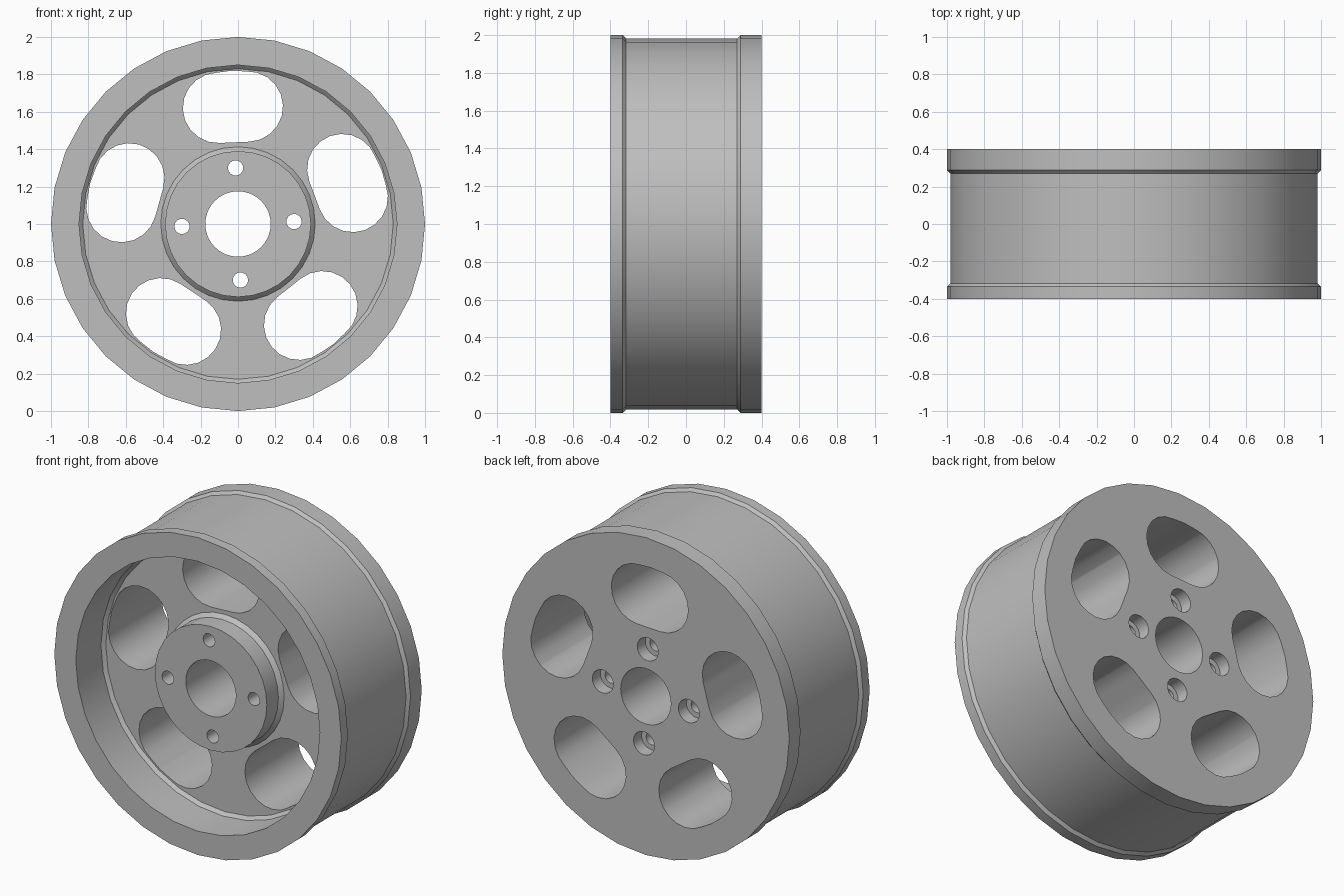
import bpy, bmesh
from math import cos, sin, pi, radians

if "Cube" in bpy.data.objects:
    bpy.data.objects.remove(bpy.data.objects["Cube"], do_unlink=True)

TURN = radians(92.5)   # direction of the first window and first bolt hole

metal = bpy.data.materials.new("grey_metal")
metal.use_nodes = True
GREY = (0.52, 0.52, 0.52, 1)
metal.diffuse_color = GREY
metal.node_tree.nodes["Principled BSDF"].inputs["Base Color"].default_value = GREY


def finish(name, bm):
    bmesh.ops.recalc_face_normals(bm, faces=bm.faces)
    mesh = bpy.data.meshes.new(name)
    bm.to_mesh(mesh)
    bm.free()
    mesh.materials.append(metal)
    obj = bpy.data.objects.new(name, mesh)
    bpy.context.collection.objects.link(obj)
    return obj


def lathe(name, profile, sides):
    """Revolve a closed (radius, y) profile around the wheel axis."""
    bm = bmesh.new()
    rings = [[bm.verts.new((r * cos(2 * pi * i / sides), y, 1 + r * sin(2 * pi * i / sides)))
              for r, y in profile] for i in range(sides)]
    n = len(profile)
    for i in range(sides):
        a, b = rings[i], rings[(i + 1) % sides]
        for j in range(n):
            k = (j + 1) % n
            bm.faces.new((a[j], a[k], b[k], b[j]))
    return finish(name, bm)


def cut(target, outline, angle, y0, y1):
    """Cut a straight hole; outline points are (radial, sideways)."""
    bm = bmesh.new()
    c, s = cos(angle), sin(angle)
    ends = [[bm.verts.new((r * c - t * s, y, 1 + r * s + t * c)) for r, t in outline]
            for y in (y0, y1)]
    n = len(outline)
    for end in ends:
        bm.faces.new(end)
    for i in range(n):
        k = (i + 1) % n
        bm.faces.new((ends[0][i], ends[0][k], ends[1][k], ends[1][i]))
    cutter = finish("hole_cutter", bm)
    cutter.hide_render = True
    mod = target.modifiers.new("hole", "BOOLEAN")
    mod.operation, mod.solver, mod.object = "DIFFERENCE", "EXACT", cutter
    bpy.context.view_layer.objects.active = target
    bpy.ops.object.modifier_apply(modifier=mod.name)
    bpy.data.objects.remove(cutter, do_unlink=True)


def circle(radial, radius, sides):
    return [(radial + radius * cos(2 * pi * i / sides), radius * sin(2 * pi * i / sides))
            for i in range(sides)]


# Wheel body: flanges, drum, front recess, raised hub and centre bore
wheel = lathe("wheel_rim", [
    (0.175, -0.27), (0.39, -0.27), (0.39, -0.155), (0.413, -0.13),   # hub
    (0.83, -0.13), (0.85, -0.15), (0.85, -0.4),                      # recess
    (1, -0.4), (1, -0.335), (0.982, -0.317),                         # front flange
    (0.982, 0.27), (1, 0.288), (1, 0.4), (0.175, 0.4),               # drum, back flange
], 32)

# Five windows: two rounded ends, straight inner side, bowed outer side
STEPS = 10
window = [(0.625 + 0.188 * cos(pi * i / STEPS), 0.08 + 0.188 * sin(pi * i / STEPS))
          for i in range(STEPS + 1)]
window += [(r, -t) for r, t in reversed(window)] + [(0.82, 0)]
for i in range(5):
    cut(wheel, window, TURN + i * 2 * pi / 5, -0.5, 0.5)

# Four bolt holes, counterbored from the back
for i in range(4):
    angle = TURN + i * pi / 2
    cut(wheel, circle(0.3, 0.041, 16), angle, -0.5, 0.5)
    cut(wheel, circle(0.3, 0.073, 20), angle, 0.32, 0.5)

# Smooth round walls, crisp edges
bpy.ops.object.select_all(action="DESELECT")
wheel.select_set(True)
bpy.context.view_layer.objects.active = wheel
bpy.ops.object.shade_smooth_by_angle(angle=radians(30))
